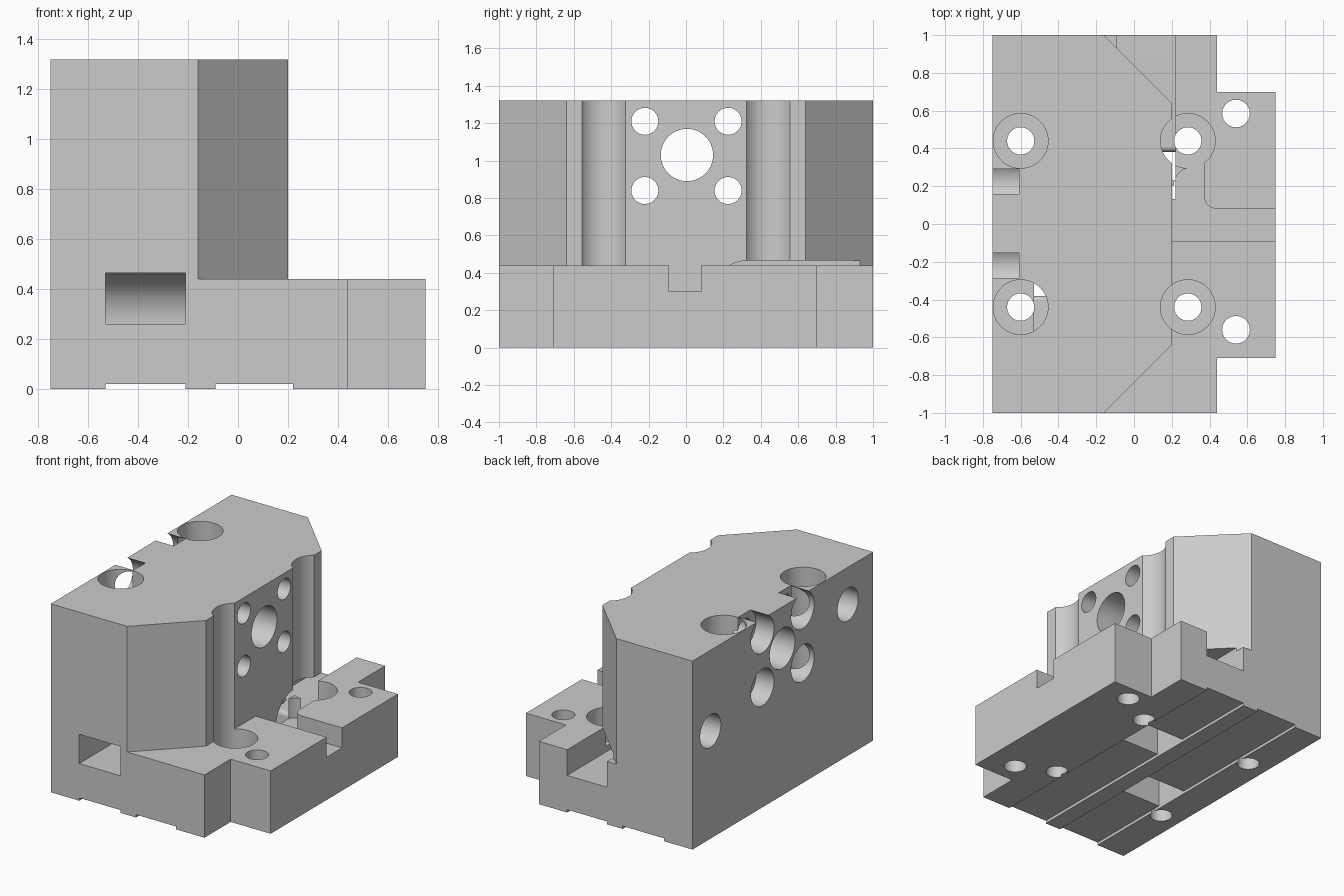
import bpy, bmesh, math

cube = bpy.data.objects.get("Cube")
if cube:
    bpy.data.objects.remove(cube, do_unlink=True)

grey = bpy.data.materials.new("machined_grey")
grey.use_nodes = True
grey.diffuse_color = (0.6, 0.6, 0.6, 1)
grey.node_tree.nodes["Principled BSDF"].inputs["Base Color"].default_value = (0.6, 0.6, 0.6, 1)


def prism(name, outline, low, high, axis="z"):
    """Extrude a 2D outline along z (outline in xy) or x (outline in yz)."""
    bm = bmesh.new()
    place = (lambda u, v, w: (u, v, w)) if axis == "z" else (lambda u, v, w: (w, u, v))
    face = bm.faces.new([bm.verts.new(place(u, v, low)) for u, v in outline])
    new = bmesh.ops.extrude_face_region(bm, geom=[face])["geom"]
    bmesh.ops.translate(bm, vec=place(0, 0, high - low),
                        verts=[g for g in new if isinstance(g, bmesh.types.BMVert)])
    bmesh.ops.recalc_face_normals(bm, faces=bm.faces)
    mesh = bpy.data.meshes.new(name)
    bm.to_mesh(mesh)
    bm.free()
    mesh.materials.append(grey)
    obj = bpy.data.objects.new(name, mesh)
    bpy.context.collection.objects.link(obj)
    return obj


def arc(cx, cy, r, start, end, steps):
    angles = [math.radians(start + (end - start) * i / steps) for i in range(steps + 1)]
    return [(cx + r * math.cos(a), cy + r * math.sin(a)) for a in angles]


def circle(cx, cy, r):
    return arc(cx, cy, r, 0, 360, 48)[:-1]


def rect(x0, y0, x1, y1):
    return [(x0, y0), (x1, y0), (x1, y1), (x0, y1)]


# Solid stock with a narrower tongue on the right
block = prism("mounting_block", [(-.75, -1), (.44, -1), (.44, -.71), (.75, -.71),
                                 (.75, .7), (.44, .7), (.44, 1), (-.75, 1)], 0, 1.32)


def cut(outline, low, high, axis="z"):
    cutter = prism("cutter", outline, low, high, axis)
    cutter.hide_render = True
    mod = block.modifiers.new("cut", "BOOLEAN")
    mod.operation = "DIFFERENCE"
    mod.solver = "EXACT"
    mod.object = cutter
    bpy.context.view_layer.objects.active = block
    bpy.ops.object.modifier_apply(modifier=mod.name)
    bpy.data.objects.remove(cutter, do_unlink=True)


# Step in front of the chamfered tower
cut([(.2, -.64), (.2, .64), (-.2, 1.04), (1, 1.04), (1, -1.04), (-.2, -1.04)], .44, 1.5)

# Shallow grooves along the underside
for x0, x1 in ((-.53, -.21), (-.09, .22)):
    cut(rect(x0, -1.1, x1, 1.1), -.1, .02)

# Curved ducts from the front and back ends down to the underside
duct = ([(1.1, .26)] + arc(.41, .23, .03, 90, 180, 6) + [(.38, -.1), (.13, -.1)]
        + arc(.33, .265, .2, 180, 90, 14) + [(1.1, .465)])
cut([(-y, z) for y, z in duct], -.53, -.21, "x")
cut(duct, -.09, .22, "x")

# Channel in the step, bending into the rear counterbore
cut([(.2, -.09), (.8, -.09), (.8, .08)] + arc(.44, .15, .07, 270, 180, 8)
    + [(.37, .42), (.31, .42)] + arc(.31, .2, .1, 90, 180, 8) + [(.2, .2)], .3, .6)

# Vertical bolt holes with deep counterbores
for x in (-.6, .285):
    for y in (-.44, .44):
        cut(circle(x, y, .145), .3, 1.5)
        cut(circle(x, y, .072), -.1, .6)

# Plain holes in the tongue
for y in (-.56, .585):
    cut(circle(.54, y, .073), -.1, .6)

# Cross holes: central bore and four counterbored bolts
cut(circle(.005, 1.03, .14), -.9, .5, "x")
for y in (-.22, .225):
    for z in (.84, 1.21):
        cut(circle(y, z, .072), -.9, .5, "x")
        cut(circle(y, z, .128), -.9, -.61, "x")

# Blind holes in the left face
for y, z in ((-.72, 1.06), (.8, .755)):
    cut(circle(y, z, .115), -.9, -.45, "x")

bpy.ops.object.select_all(action="DESELECT")
block.select_set(True)
bpy.context.view_layer.objects.active = block
bpy.ops.object.shade_smooth_by_angle(angle=math.radians(25))
